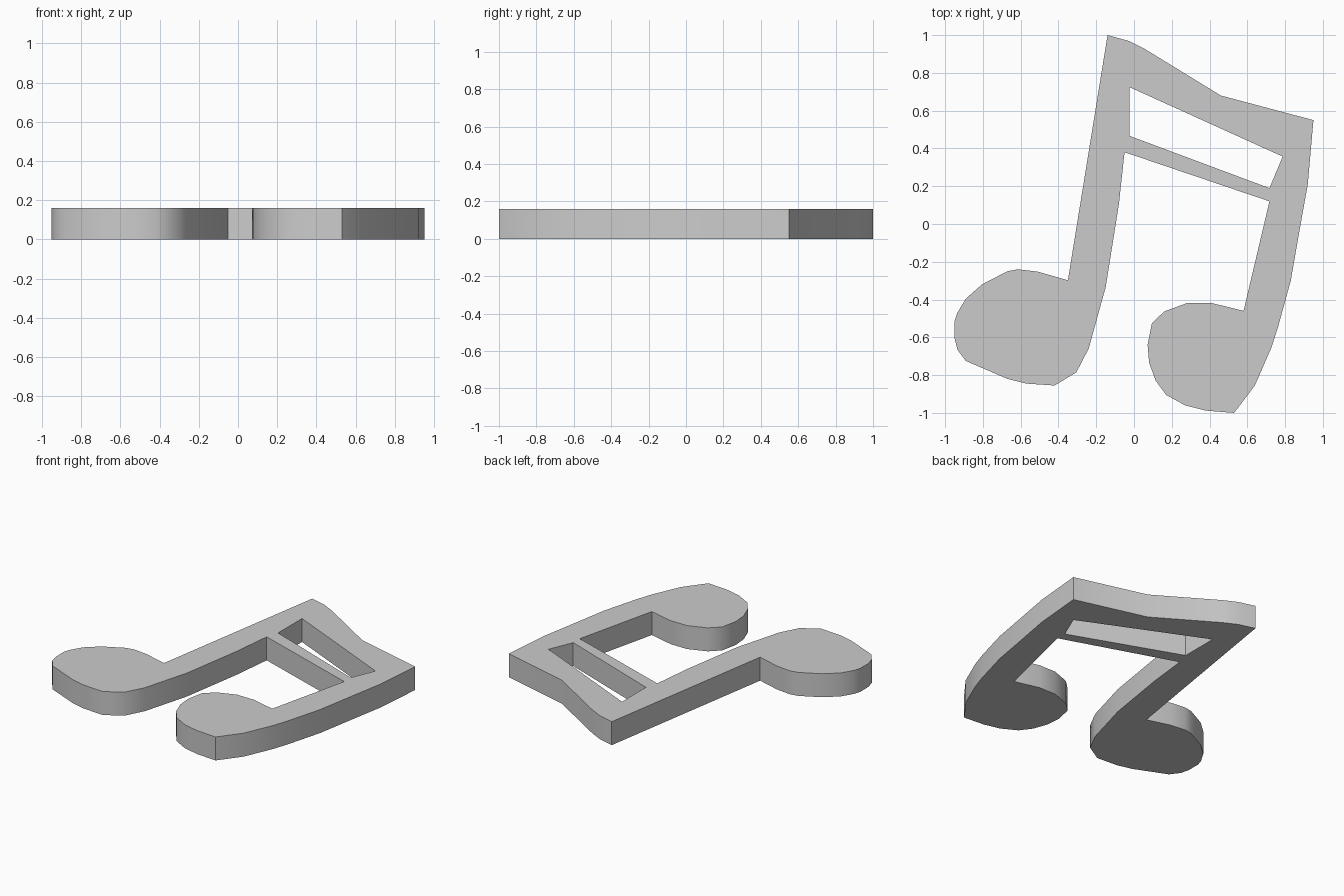
import bpy, bmesh, math

if "Cube" in bpy.data.objects:
    bpy.data.objects.remove(bpy.data.objects["Cube"])

HEIGHT = 0.16

# Outer silhouette, clockwise from the top of the left stem
outline = [
    # beam top
    (-0.14, 1.0), (-0.03, 0.97), (0.06, 0.925), (0.46, 0.68), (0.95, 0.55),
    # right stem, outer side
    (0.92, 0.21), (0.877, -0.03), (0.83, -0.30), (0.76, -0.555), (0.725, -0.66),
    # right note head
    (0.64, -0.855), (0.53, -1.0), (0.38, -0.988), (0.27, -0.96), (0.17, -0.905),
    (0.115, -0.83), (0.08, -0.735), (0.072, -0.64), (0.095, -0.525),
    (0.16, -0.463), (0.285, -0.417), (0.41, -0.418), (0.58, -0.46),
    # inner side of both stems and the lower beam
    (0.717, 0.12), (-0.05, 0.38), (-0.08, 0.105), (-0.15, -0.335), (-0.24, -0.66),
    # left note head
    (-0.305, -0.785), (-0.42, -0.855), (-0.57, -0.845), (-0.67, -0.82),
    (-0.89, -0.725), (-0.935, -0.665), (-0.95, -0.605), (-0.95, -0.515),
    (-0.935, -0.47), (-0.89, -0.395), (-0.805, -0.32), (-0.67, -0.25),
    (-0.615, -0.24), (-0.51, -0.252), (-0.35, -0.298),
]
# Slot between the two beams
slot = [(-0.025, 0.725), (0.787, 0.357), (0.717, 0.19), (-0.025, 0.467)]


def add_loop(bm, points):
    verts = [bm.verts.new((x, y, 0)) for x, y in points]
    return [bm.edges.new((v, verts[i - 1])) for i, v in enumerate(verts)]


# Fill the profile with its slot and extrude it upward
bm = bmesh.new()
edges = add_loop(bm, outline) + add_loop(bm, slot)
bmesh.ops.triangle_fill(bm, edges=edges, use_beauty=True)
top = bmesh.ops.extrude_face_region(bm, geom=bm.faces[:], use_keep_orig=True)
bmesh.ops.translate(bm, vec=(0, 0, HEIGHT),
                    verts=[g for g in top["geom"] if isinstance(g, bmesh.types.BMVert)])
bmesh.ops.recalc_face_normals(bm, faces=bm.faces[:])

mesh = bpy.data.meshes.new("music_note")
bm.to_mesh(mesh)
bm.free()
note = bpy.data.objects.new("music_note", mesh)
bpy.context.collection.objects.link(note)

# Smooth round heads, crisp corners
bpy.context.view_layer.objects.active = note
note.select_set(True)
bpy.ops.object.shade_smooth_by_angle(angle=math.radians(40))
